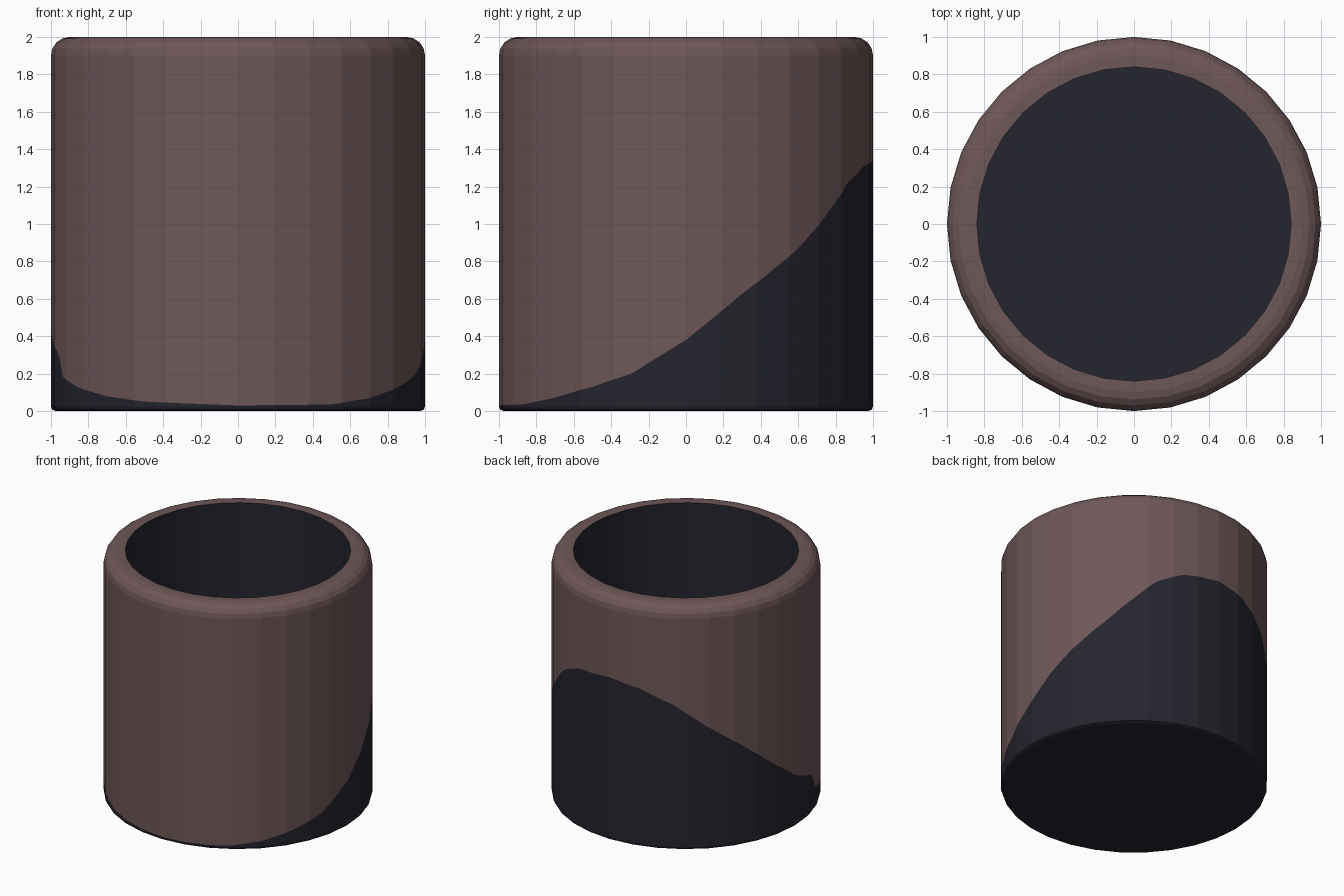
import bpy, bmesh, math

if "Cube" in bpy.data.objects:
    bpy.data.objects.remove(bpy.data.objects["Cube"])

SIDES, SUB = 32, 4          # facets around, colour-edge steps per facet
N = SIDES * SUB


def material(name, rgb):
    m = bpy.data.materials.new(name)
    m.diffuse_color = (*rgb, 1)
    m.use_nodes = True
    m.node_tree.nodes["Principled BSDF"].inputs["Base Color"].default_value = m.diffuse_color
    return m


brown = material("dusty_brown", (0.158, 0.096, 0.099))
navy = material("dark_navy", (0.0175, 0.0182, 0.0275))

# Height of the dark glaze edge by angle around the cup (degrees)
EDGE = [(-90, .03), (-60, .035), (-45, .07), (-30, .13), (-17, .2), (0, .38),
        (17, .62), (37, .87), (49, 1.05), (60, 1.22), (72, 1.31), (90, 1.34),
        (105, 1.3), (120, 1.19), (135, 1.0), (150, .82), (165, .61), (180, .42),
        (188, .36), (196, .31), (199, .19), (210, .13), (225, .08), (240, .05),
        (270, .03)]


def edge_height(deg):
    deg = (deg + 90) % 360 - 90
    for (a, za), (b, zb) in zip(EDGE, EDGE[1:]):
        if a <= deg <= b:
            return za + (zb - za) * (deg - a) / (b - a)
    return .03


def corner(i):
    """Point on the unit 32-sided outline, with steps along each flat facet."""
    k, f = divmod(i, SUB)
    f /= SUB
    a, b = (2 * math.pi * j / SIDES for j in (k, k + 1))
    return (math.cos(a) * (1 - f) + math.cos(b) * f,
            math.sin(a) * (1 - f) + math.sin(b) * f)


def lathe(name, rings, mats, band_mats, cap_start=False, cap_end=False):
    """Rings are (radius, height or height function); bands join them."""
    bm = bmesh.new()
    loops = []
    for r, z in rings:
        loop = []
        for i in range(N):
            x, y = corner(i)
            h = z(360 * i / N) if callable(z) else z
            loop.append(bm.verts.new((r * x, r * y, h)))
        loops.append(loop)
    for (lo, hi), mi in zip(zip(loops, loops[1:]), band_mats):
        for i in range(N):
            j = (i + 1) % N
            bm.faces.new((lo[i], lo[j], hi[j], hi[i])).material_index = mi
    if cap_start:
        bm.faces.new(loops[0][::-1]).material_index = band_mats[0]
    if cap_end:
        bm.faces.new(loops[-1]).material_index = band_mats[-1]
    me = bpy.data.meshes.new(name)
    bm.to_mesh(me)
    bm.free()
    for m in mats:
        me.materials.append(m)
    ob = bpy.data.objects.new(name, me)
    bpy.context.collection.objects.link(ob)
    return ob


# Outer shell: base, wall split at the glaze edge, rounded rim
R = 0.1
rim = [(1 - R + R * math.cos(t), 2 - R + R * math.sin(t))
       for t in (math.pi / 2 * k / 4 for k in range(5))]
outer = [(.975, 0), (.993, .008), (1, .025), (1, edge_height)] + rim + [(.84, 2)]
lathe("cup_body", outer, [brown, navy],
      [1, 1, 1] + [0] * (len(outer) - 4), cap_start=True)

# Inner lining and floor
lathe("cup_lining", [(.84, 2), (.84, .16)], [navy], [0], cap_end=True)
